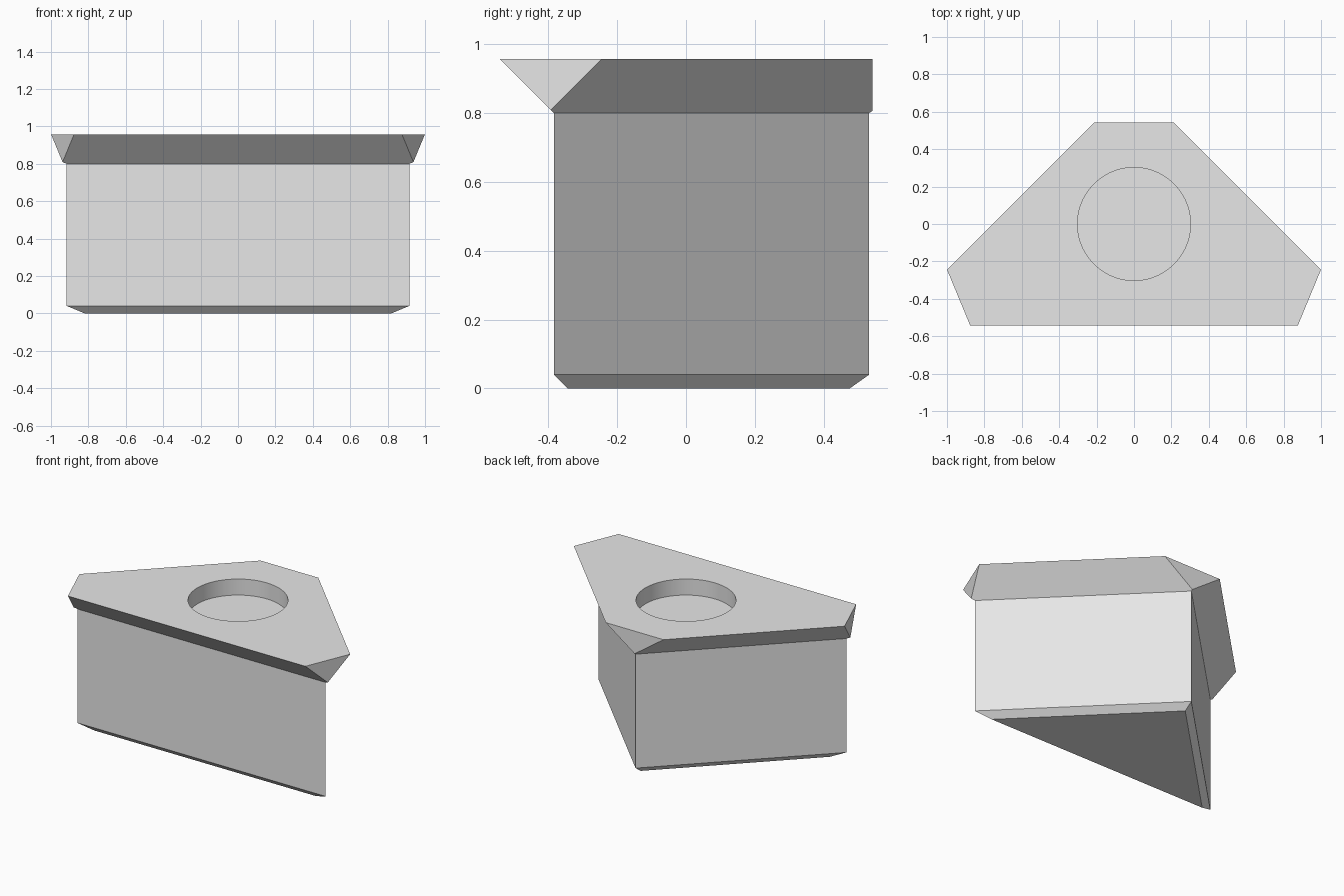
import bpy
import bmesh
import math
from mathutils import Vector

if "Cube" in bpy.data.objects:
    bpy.data.objects.remove(bpy.data.objects["Cube"], do_unlink=True)

BACK, FRONT = 0.532, -0.384      # apex and long side of the right-angled triangle
TOP = 0.9575
FLARE = TOP - 0.80               # the lip spreads at 45 degrees
HOLE_RADIUS, HOLE_DEPTH = 0.302, 0.107

grey = bpy.data.materials.new("light grey")
grey.use_nodes = True
colour = (0.8, 0.8, 0.8, 1)
grey.diffuse_color = colour
grey.node_tree.nodes["Principled BSDF"].inputs["Base Color"].default_value = colour


def triangle(bm, offset, z):
    """Ring of the triangle, with its sides moved outward by offset."""
    apex = BACK + offset * math.sqrt(2)
    front = FRONT - offset
    half = apex - front
    return [bm.verts.new(p) for p in ((-half, front, z), (half, front, z), (0, apex, z))]


def cut_corner(bm, angle, distance):
    """Slice off everything beyond a vertical plane and close the cut."""
    normal = Vector((math.cos(angle), math.sin(angle), 0))
    geom = bm.verts[:] + bm.edges[:] + bm.faces[:]
    bmesh.ops.bisect_plane(bm, geom=geom, plane_co=normal * distance,
                           plane_no=normal, clear_outer=True)
    rim = [e for e in bm.edges if e.is_boundary]
    bmesh.ops.holes_fill(bm, edges=rim, sides=0)


# Block: chamfered foot, straight sides and flared lip
bm = bmesh.new()
rings = [triangle(bm, -0.04, 0), triangle(bm, 0, 0.04),
         triangle(bm, 0, TOP - FLARE), triangle(bm, FLARE, TOP)]
bm.faces.new(rings[0][::-1])
bm.faces.new(rings[-1])
for low, high in zip(rings, rings[1:]):
    for i in range(3):
        j = (i + 1) % 3
        bm.faces.new((low[i], low[j], high[j], high[i]))

# Trimmed lip corners
cut_corner(bm, math.radians(90), 0.5415)
cut_corner(bm, math.radians(-22.5), 1.017)
cut_corner(bm, math.radians(202.5), 1.017)
bmesh.ops.recalc_face_normals(bm, faces=bm.faces)

mesh = bpy.data.meshes.new("triangular_block")
bm.to_mesh(mesh)
bm.free()
block = bpy.data.objects.new("triangular_block", mesh)
bpy.context.collection.objects.link(block)
mesh.materials.append(grey)

# Round recess in the top
bpy.ops.mesh.primitive_cylinder_add(vertices=96, radius=HOLE_RADIUS,
                                    depth=HOLE_DEPTH * 2, location=(0, 0, TOP))
cutter = bpy.context.object
cutter.name = "recess_cutter"
cutter.hide_render = True
cutter.data.materials.append(grey)
recess = block.modifiers.new("recess", 'BOOLEAN')
recess.operation = 'DIFFERENCE'
recess.solver = 'EXACT'
recess.object = cutter

bpy.ops.object.select_all(action='DESELECT')
block.select_set(True)
bpy.context.view_layer.objects.active = block
bpy.ops.object.modifier_apply(modifier=recess.name)
bpy.data.objects.remove(cutter, do_unlink=True)
bpy.ops.object.shade_smooth_by_angle(angle=math.radians(20))
